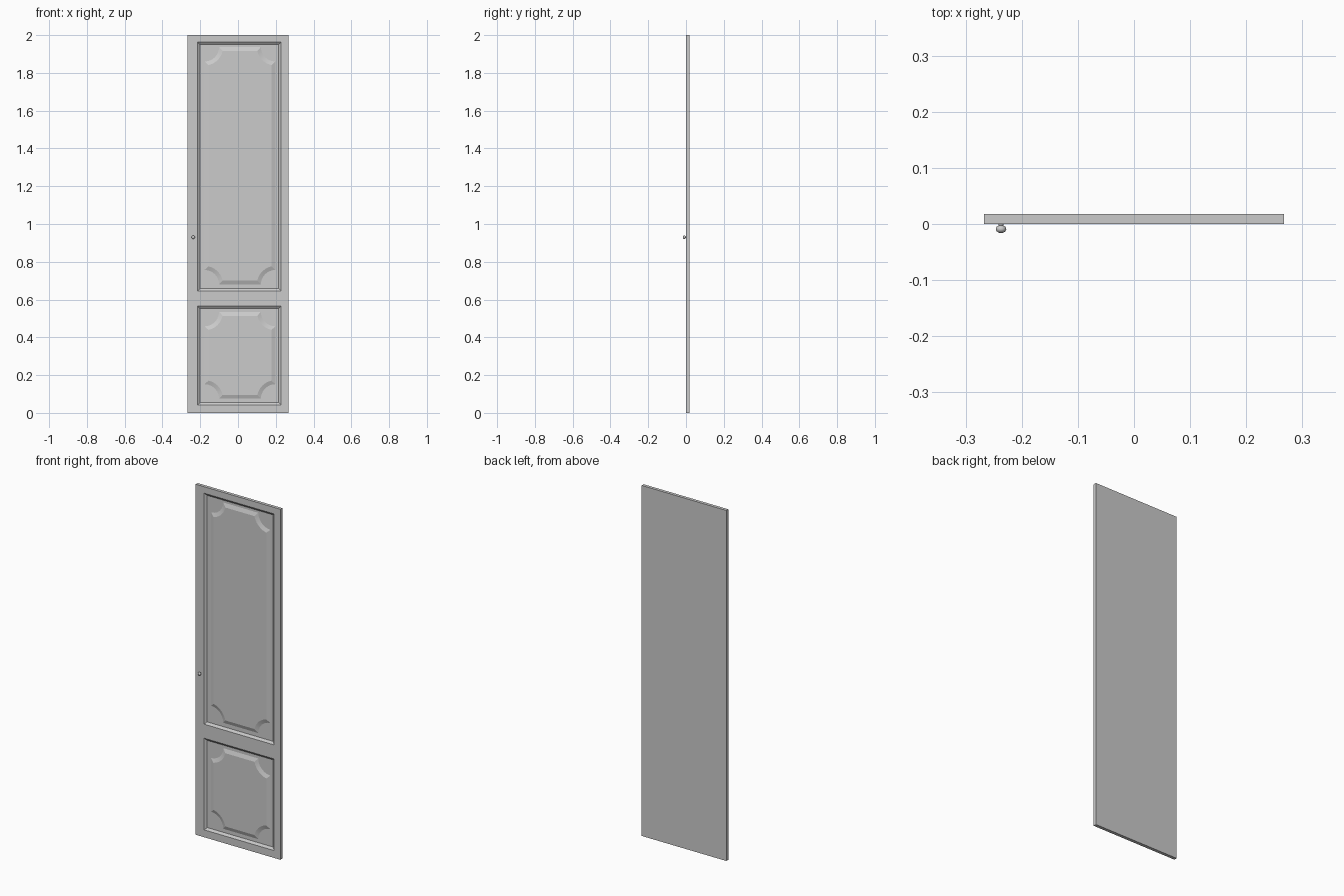
import bpy, bmesh, math
from mathutils import Vector

if "Cube" in bpy.data.objects:
    bpy.data.objects.remove(bpy.data.objects["Cube"], do_unlink=True)

grey = bpy.data.materials.new("door_grey")
grey.use_nodes = True
colour = (0.6, 0.6, 0.6, 1)
grey.diffuse_color = colour
grey.node_tree.nodes["Principled BSDF"].inputs["Base Color"].default_value = colour

THICK, FLOOR, RAISED = 0.018, 0.010, 0.002


def finish(bm, name, angle):
    bmesh.ops.recalc_face_normals(bm, faces=bm.faces)
    mesh = bpy.data.meshes.new(name)
    bm.to_mesh(mesh)
    bm.free()
    obj = bpy.data.objects.new(name, mesh)
    bpy.context.collection.objects.link(obj)
    mesh.materials.append(grey)
    bpy.ops.object.select_all(action="DESELECT")
    obj.select_set(True)
    bpy.context.view_layer.objects.active = obj
    bpy.ops.object.shade_smooth_by_angle(angle=math.radians(angle))
    return obj


# Door leaf: front grid with two cells sunk as bevelled recesses
xs = [-0.267, -0.214, 0.228, 0.267]
zs = [0, 0.042, 0.565, 0.645, 1.963, 2]
bm = bmesh.new()
grid = [[bm.verts.new((x, 0, z)) for x in xs] for z in zs]
cells = {}
for r in range(len(zs) - 1):
    for c in range(len(xs) - 1):
        cells[r, c] = bm.faces.new((grid[r][c], grid[r][c + 1],
                                    grid[r + 1][c + 1], grid[r + 1][c]))
sunk = [cells[1, 1], cells[3, 1]]
rim = [e for e in bm.edges if e.is_boundary]
walls = bmesh.ops.extrude_edge_only(bm, edges=rim)["geom"]
bmesh.ops.translate(bm, vec=(0, THICK, 0),
                    verts=[v for v in walls if isinstance(v, bmesh.types.BMVert)])
bmesh.ops.contextual_create(bm, geom=[e for e in walls if isinstance(e, bmesh.types.BMEdge)
                                      and e.is_boundary])
bmesh.ops.inset_individual(bm, faces=sunk, thickness=0.018)
bmesh.ops.translate(bm, vec=(0, FLOOR, 0), verts=[v for f in sunk for v in f.verts])
finish(bm, "door_leaf", 30)


# Raised fields: outlines with a scooped arc at every corner
def scooped_ring(bm, x0, x1, z0, z1, inset, radius, y, steps=6):
    radius += inset
    start = math.asin(inset / radius)
    corners = [(x0, z0, 0), (x1, z0, 90), (x1, z1, 180), (x0, z1, 270)]
    ring = []
    for x, z, turn in corners:
        for i in range(steps + 1):
            a = math.pi / 2 - start - (math.pi / 2 - 2 * start) * i / steps
            a += math.radians(turn)
            ring.append(bm.verts.new((x + radius * math.cos(a), y,
                                      z + radius * math.sin(a))))
    return ring


def raised_field(name, z0, z1):
    bm = bmesh.new()
    outer = scooped_ring(bm, -0.177, 0.198, z0, z1, 0, 0.077, FLOOR)
    inner = scooped_ring(bm, -0.177, 0.198, z0, z1, 0.021, 0.077, RAISED)
    n = len(outer)
    for i in range(n):
        j = (i + 1) % n
        bm.faces.new((outer[i], outer[j], inner[j], inner[i]))
    bm.faces.new(inner)
    finish(bm, name, 20)


raised_field("upper_raised_field", 0.68, 1.937)
raised_field("lower_raised_field", 0.075, 0.535)

# Knob: turned profile of (radius, distance in front of the leaf)
profile = [(0.005, 0), (0.004, 0.003), (0.008, 0.005), (0.0095, 0.009),
           (0.008, 0.013), (0.004, 0.0155), (0, 0.016)]
bm = bmesh.new()
points = [bm.verts.new((r, -d, 0)) for r, d in profile]
edges = [bm.edges.new(pair) for pair in zip(points, points[1:])]
bmesh.ops.spin(bm, geom=points + edges, cent=(0, 0, 0), axis=(0, 1, 0),
               angle=2 * math.pi, steps=16, use_merge=True)
bmesh.ops.remove_doubles(bm, verts=bm.verts, dist=0.0002)
bmesh.ops.translate(bm, vec=Vector((-0.237, 0, 0.93)), verts=bm.verts)
finish(bm, "door_knob", 50)
